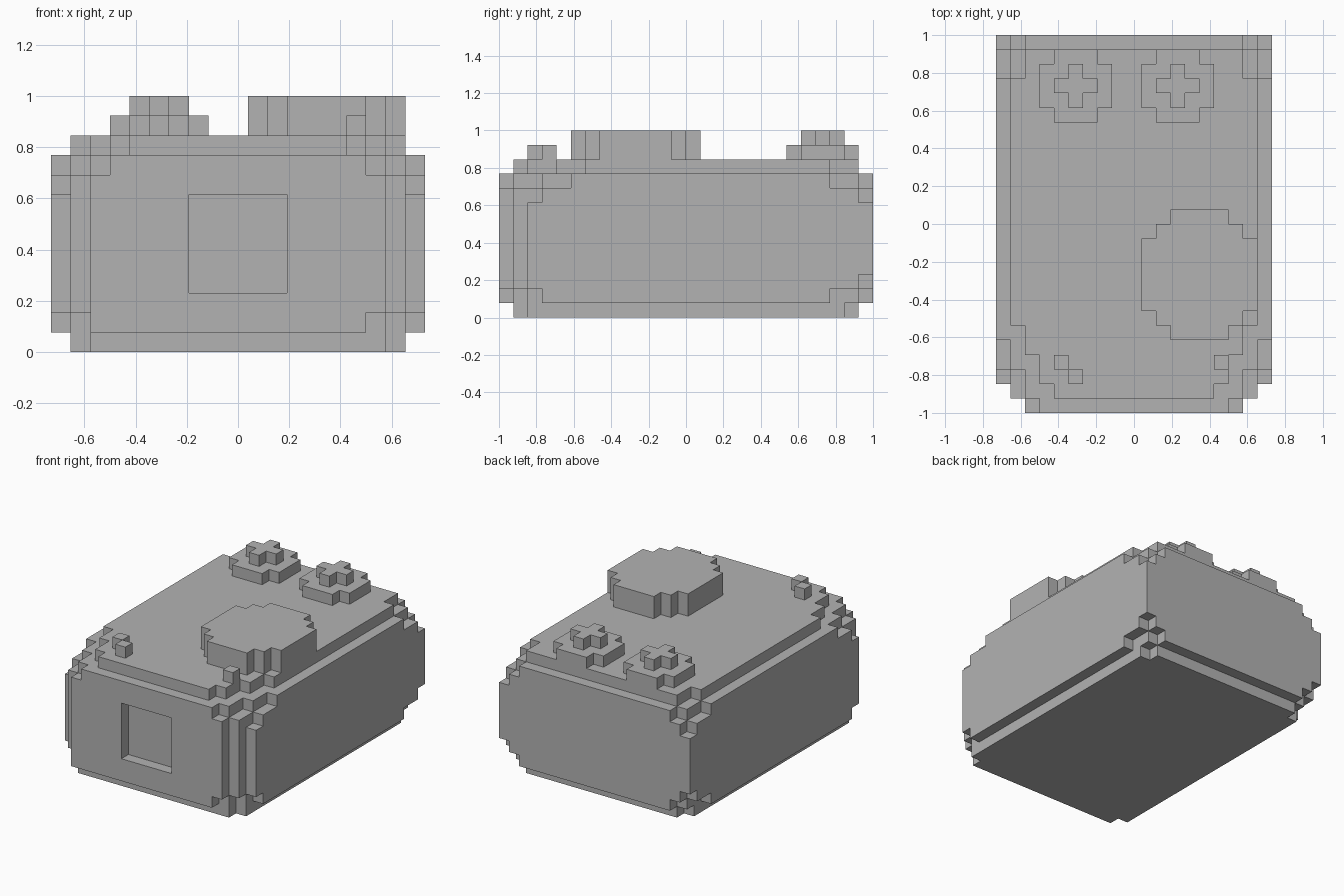
import bpy
import bmesh
from mathutils import Vector

cube = bpy.data.objects.get("Cube")
if cube:
    bpy.data.objects.remove(cube, do_unlink=True)

NX, NY = 19, 26          # block counts across and deep
S = 2 / NY               # block size

grey = bpy.data.materials.new("plain_grey")
grey.use_nodes = True
COLOUR = (0.45, 0.45, 0.45, 1)
grey.diffuse_color = COLOUR
grey.node_tree.nodes["Principled BSDF"].inputs["Base Color"].default_value = COLOUR


def box(x0, x1, y0, y1, z0, z1):
    return {(x, y, z) for x in range(x0, x1) for y in range(y0, y1) for z in range(z0, z1)}


def slab(inset, y0, y1, z0, z1):
    """Box centred across the width, inset equally from both sides."""
    return box(inset, NX - inset, y0, y1, z0, z1)


def disc(x0, x1, y0, y1, z0, z1, cut):
    """Stepped round plate with its corners cut diagonally."""
    cells = set()
    for i in range(cut + 1):
        cells |= box(x0 + i, x1 - i, y0 + cut - i, y1 - cut + i, z0, z1)
    return cells


# Body: stepped tiers, rounded most at the front corners
body = set()
for tier in [
    (1, 2, 24, 0, 1), (2, 1, 25, 0, 1),                       # base
    (0, 3, 23, 1, 2), (0, 2, 25, 2, 3), (0, 2, 26, 3, 8),     # side panels
    (0, 3, 25, 8, 9), (0, 5, 23, 9, 10),
    (1, 2, 25, 1, 2), (1, 1, 26, 2, 9), (1, 3, 25, 9, 10),    # core
    (2, 0, 26, 1, 9), (2, 1, 26, 9, 10), (3, 0, 26, 9, 10),   # front and back
    (1, 6, 23, 10, 11), (2, 4, 25, 10, 11),                   # top plate
    (3, 2, 25, 10, 11), (4, 1, 25, 10, 11),
]:
    body |= slab(*tier)
body -= box(7, 12, 0, 1, 3, 8)      # square front recess
body -= box(16, 17, 0, 1, 1, 2)     # notch in the front panel corner

parts = {
    "body": body,
    "large_round_dial": disc(10, 18, 5, 14, 11, 13, 2),
    "right_front_stud": {(4, 3, 11), (5, 2, 11)},
    "left_front_stud": {(15, 3, 11)},
}

# Pair of knobs at the back, each with a cross-shaped cap
for side, x in (("right", 3), ("left", 10)):
    parts[side + "_knob"] = disc(x, x + 5, 20, 25, 11, 12, 1)
    parts[side + "_knob_cross"] = disc(x + 1, x + 4, 21, 24, 12, 13, 1)

solid = set().union(*parts.values())


def build(name, cells):
    """Make one object from the exposed faces of its blocks."""
    bm = bmesh.new()
    corners = {}

    def vert(p):
        if p not in corners:
            corners[p] = bm.verts.new(((p[0] - NX / 2) * S, (p[1] - NY / 2) * S, p[2] * S))
        return corners[p]

    for cell in sorted(cells):
        for axis in range(3):
            for step in (0, 1):
                near = list(cell)
                near[axis] += 2 * step - 1
                if tuple(near) in solid:
                    continue
                u, v = (axis + 1) % 3, (axis + 2) % 3
                ring = []
                for a, b in ((0, 0), (1, 0), (1, 1), (0, 1)):
                    p = list(cell)
                    p[axis] += step
                    p[u] += a
                    p[v] += b
                    ring.append(vert(tuple(p)))
                bm.faces.new(ring if step else ring[::-1])
    # Merge flat areas into large faces
    bmesh.ops.dissolve_limit(bm, angle_limit=0.01, verts=bm.verts[:], edges=bm.edges[:])
    mesh = bpy.data.meshes.new(name)
    bm.to_mesh(mesh)
    bm.free()
    mesh.materials.append(grey)
    bpy.context.scene.collection.objects.link(bpy.data.objects.new(name, mesh))


for part_name, part_cells in parts.items():
    build(part_name, part_cells)
